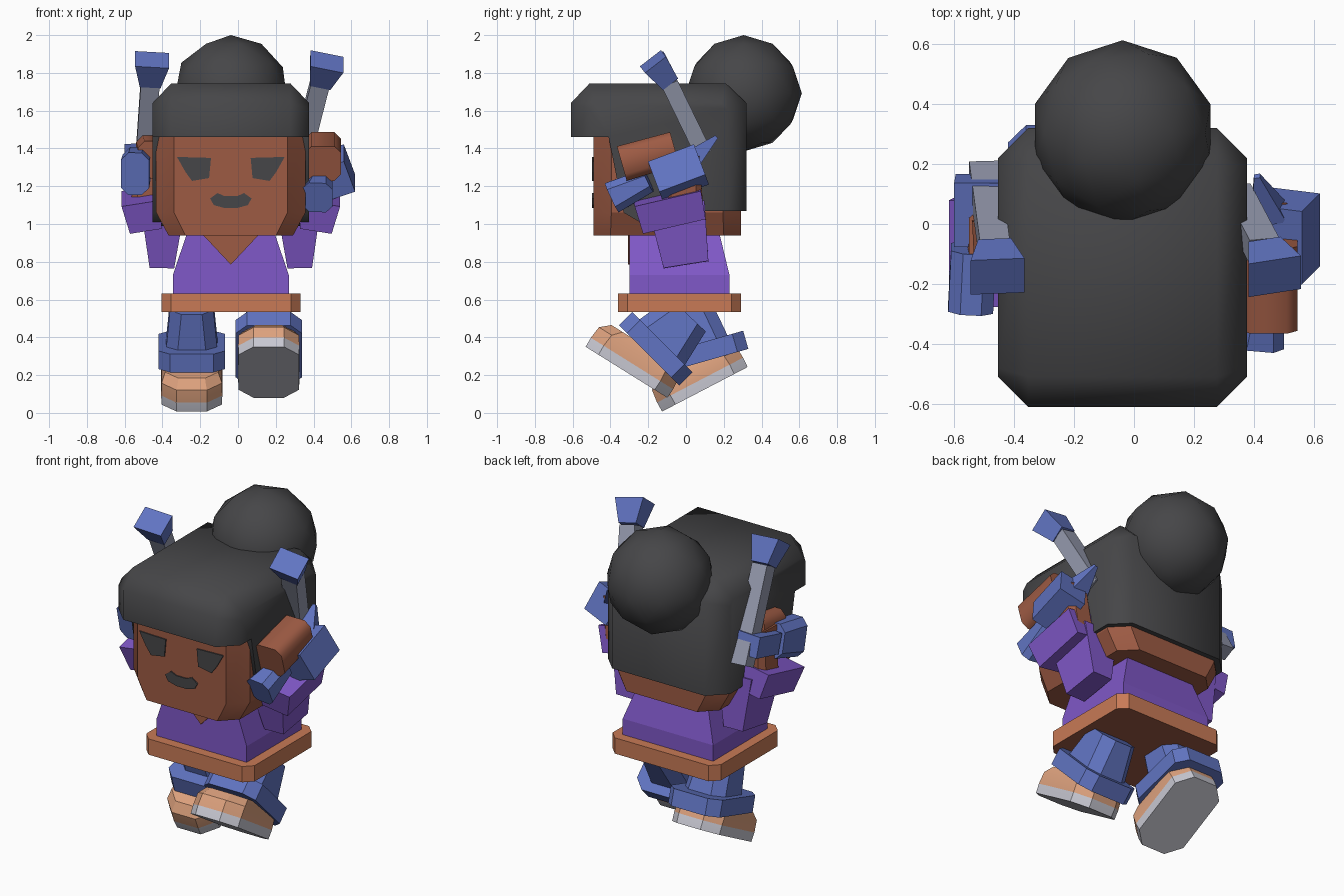
import bpy, bmesh, math
from mathutils import Vector, Matrix

if "Cube" in bpy.data.objects:
    bpy.data.objects.remove(bpy.data.objects["Cube"])


def colour(name, r, g, b):
    m = bpy.data.materials.new(name)
    m.diffuse_color = [((c / 255 + 0.055) / 1.055) ** 2.4 for c in (r, g, b)] + [1]
    m.use_nodes = True
    m.node_tree.nodes["Principled BSDF"].inputs["Base Color"].default_value = m.diffuse_color
    return m


HAIR = colour("charcoal", 70, 70, 72)
SKIN = colour("brown skin", 158, 91, 68)
PURPLE = colour("purple cloth", 128, 88, 200)
BLUE = colour("blue cloth", 97, 116, 194)
BELT = colour("copper belt", 200, 122, 86)
PEACH = colour("peach shoe", 222, 162, 126)
SOLE = colour("light grey sole", 200, 200, 210)
STEEL = colour("grey steel", 150, 155, 175)


def finish(name, bm, mats, smooth):
    me = bpy.data.meshes.new(name)
    bmesh.ops.recalc_face_normals(bm, faces=bm.faces)
    bm.to_mesh(me)
    bm.free()
    for m in mats:
        me.materials.append(m)
    ob = bpy.data.objects.new(name, me)
    bpy.context.collection.objects.link(ob)
    if smooth:
        bpy.ops.object.select_all(action='DESELECT')
        ob.select_set(True)
        bpy.context.view_layer.objects.active = ob
        bpy.ops.object.shade_smooth_by_angle(angle=math.radians(smooth))
    return ob


def loft(name, rings, mats, bands=None, matrix=None, smooth=0):
    """Skin a stack of rings; bands gives material index: start cap, each band, end cap."""
    bands = bands or [0] * (len(rings) + 1)
    matrix = matrix or Matrix()
    bm = bmesh.new()
    vs = [[bm.verts.new(matrix @ Vector(p)) for p in r] for r in rings]
    n = len(vs[0])
    bm.faces.new(vs[0]).material_index = bands[0]
    bm.faces.new(vs[-1]).material_index = bands[-1]
    for k in range(len(vs) - 1):
        for i in range(n):
            j = (i + 1) % n
            f = bm.faces.new((vs[k][i], vs[k][j], vs[k + 1][j], vs[k + 1][i]))
            f.material_index = bands[k + 1]
    return finish(name, bm, mats, smooth)


def octagon(hx, hy, c, z, cx=0, cy=0):
    q = [(hx, -hy + c), (hx, hy - c), (hx - c, hy), (-hx + c, hy),
         (-hx, hy - c), (-hx, -hy + c), (-hx + c, -hy), (hx - c, -hy)]
    return [(cx + x, cy + y, z) for x, y in q]


def rect(hx, hy, z):
    return [(hx, -hy, z), (hx, hy, z), (-hx, hy, z), (-hx, -hy, z)]


def frame(p0, p1):
    """Matrix with z running from p0 to p1 and x kept near world x."""
    p0, p1 = Vector(p0), Vector(p1)
    z = (p1 - p0).normalized()
    x = (Vector((1, 0, 0)) - z * z.x).normalized()
    y = z.cross(x)
    m = Matrix((x, y, z)).transposed().to_4x4()
    m.translation = p0
    return m, (p1 - p0).length


def bar(name, p0, p1, h0, h1, mat, chamfer=0, smooth=0):
    m, n = frame(p0, p1)
    if chamfer:
        rings = [octagon(*h0, chamfer, 0), octagon(*h1, chamfer, n)]
    else:
        rings = [rect(*h0, 0), rect(*h1, n)]
    return loft(name, rings, [mat], matrix=m, smooth=smooth)


def plate(name, pts, y, mat):
    return loft(name, [[(x, yy, z) for x, z in pts] for yy in (y, y + 0.009)], [mat])


CX = -0.038

# Head and face details
loft("head", [octagon(0.33, 0.39, 0.09, 0.94, CX, -0.1), octagon(0.395, 0.39, 0.095, 1.06, CX, -0.1),
              octagon(0.395, 0.39, 0.095, 1.6, CX, -0.1)], [SKIN], smooth=25)
eye = [(0.285, 1.355), (0.105, 1.35), (0.115, 1.243), (0.205, 1.228), (0.24, 1.275)]
for side, s in (("left", -1), ("right", 1)):
    plate(side + "_eye", [(CX + s * x, z) for x, z in eye], -0.497, HAIR)
half = [(0.035, 1.148), (0.07, 1.164), (0.11, 1.135), (0.09, 1.1), (0.035, 1.085)]
plate("mouth", [(CX + x, z) for x, z in half] + [(CX - x, z) for x, z in half[::-1]], -0.497, HAIR)

# Hair cap: side outline lofted across the width, chamfered at both ends
full = [(-.61, 1.46), (-.61, 1.64), (-.51, 1.745), (.21, 1.745), (.32, 1.64), (.32, 1.07),
        (0, 1.07), (-.21, .99), (-.33, 1.06), (-.41, 1.46)]
inset = [(-.51, 1.46), (-.51, 1.61), (-.48, 1.64), (.19, 1.64), (.22, 1.61), (.22, 1.07),
         (0, 1.07), (-.21, .99), (-.33, 1.06), (-.41, 1.46)]
loft("hair", [[(CX + dx, y, z) for y, z in prof] for dx, prof in
              ((-.415, inset), (-.315, full), (.315, full), (.415, inset))], [HAIR], smooth=50)
bm = bmesh.new()
bmesh.ops.create_icosphere(bm, subdivisions=2, radius=0.308,
                           matrix=Matrix.Translation((CX, 0.305, 1.692)))
finish("hair_bun", bm, [HAIR], 60)


# Torso, neckline and belt
def torso_ring(hx, y0, y1, z):
    return [(CX - hx, y0, z), (CX + hx, y0, z), (CX + hx, y1, z), (CX - hx, y1, z)]


loft("torso", [torso_ring(.307, -.3, .23, .6), torso_ring(.307, -.3, .23, .73),
               torso_ring(.215, -.3, .165, 1.0)], [PURPLE])
plate("neckline", [(CX - .155, .95), (CX + .155, .95), (CX, .785)], -.308, SKIN)
loft("belt", [octagon(.368, .325, .05, z, CX, -.035) for z in (.535, .632)],
     [BELT, SKIN], [1, 0, 0])

# Legs: foot pitch, sole centre, cuff pitch, cuff centre
legs = (("left", -.245, 27.5, (.1, .125), 16, (.1, .325), (0, .57), .145),
        ("right", .163, -32, (-.315, .215), -45, (-.16, .34), (.01, .52), .18))
for side, x, pitch, foot, tilt, cuff, hip, depth in legs:
    m = Matrix.Translation((x, *foot)) @ Matrix.Rotation(math.radians(pitch), 4, 'X')
    loft(side + "_shoe", [octagon(.16, .255, .08, 0), octagon(.162, .257, .08, .055),
                          octagon(.16, .25, .08, .125), octagon(.14, .2, .07, .17)],
         [SOLE, PEACH], [0, 0, 1, 1, 1], m, smooth=25)
    m = Matrix.Translation((x, *cuff)) @ Matrix.Rotation(math.radians(tilt), 4, 'X')
    loft(side + "_trouser_cuff", [octagon(.175, .225, .06, z) for z in (-.05, .05)],
         [BLUE], matrix=m, smooth=25)
    bar(side + "_trouser_leg", (x, *cuff), (x, *hip), (.14, depth), (.115, .13), BLUE, .06, 25)

# Sleeves
for side, s in (("left", -1), ("right", 1)):
    bar(side + "_upper_sleeve", (CX + s * .365, 0, .785), (CX + s * .36, -.05, 1.1),
        (.065, .12), (.115, .15), PURPLE)
    bar(side + "_shoulder", (CX + s * .15, -.04, .93), (CX + s * .37, -.04, .93),
        (.1, .1), (.1, .1), PURPLE)
    bar(side + "_lower_sleeve", (CX + s * .45, -.065, 1.0), (CX + s * .475, -.1, 1.15),
        (.085, .17), (.105, .18), PURPLE)

# Right forearm, glove, fist and grip
bar("right_forearm", (.43, -.01, 1.1), (.46, -.02, 1.36), (.08, .1), (.08, .09), SKIN, .03)
bar("right_glove", (.54, -.01, 1.19), (.48, -.07, 1.35), (.085, .13), (.085, .13), BLUE)
bar("right_glove_fin", (.45, .03, 1.34), (.41, .16, 1.46), (.06, .05), (.01, .01), BLUE)
bar("right_fist", (.45, -.34, 1.32), (.45, -.06, 1.4), (.095, .095), (.095, .09), SKIN, .035, 50)
bar("right_grip", (.42, -.39, 1.14), (.44, -.2, 1.23), (.08, .085), (.06, .065), BLUE, .035, 30)

# Left forearm, glove, fist and grip
bar("left_forearm", (-.49, -.03, 1.1), (-.48, -.04, 1.4), (.075, .09), (.07, .09), SKIN, .03)
bar("left_glove", (-.515, .06, 1.28), (-.52, .03, 1.4), (.08, .11), (.08, .11), BLUE)
bar("left_fist", (-.46, -.2, 1.34), (-.47, .02, 1.37), (.07, .1), (.07, .1), SKIN, .035, 50)
bar("left_grip", (-.545, -.28, 1.265), (-.535, -.08, 1.31), (.075, .115), (.075, .1), BLUE, .04)

# Batons carried in both hands, each with a flared pommel
batons = (("left", (-.5, .17, 1.24), (-.465, -.09, 1.75), (-.455, -.175, 1.87)),
          ("right", (.34, .09, 1.38), (.435, -.09, 1.75), (.47, -.175, 1.86)))
for side, low, high, tip in batons:
    bar(side + "_baton", low, high, (.05, .045), (.05, .045), STEEL)
    bar(side + "_pommel", high, tip, (.055, .05), (.09, .07), BLUE)
